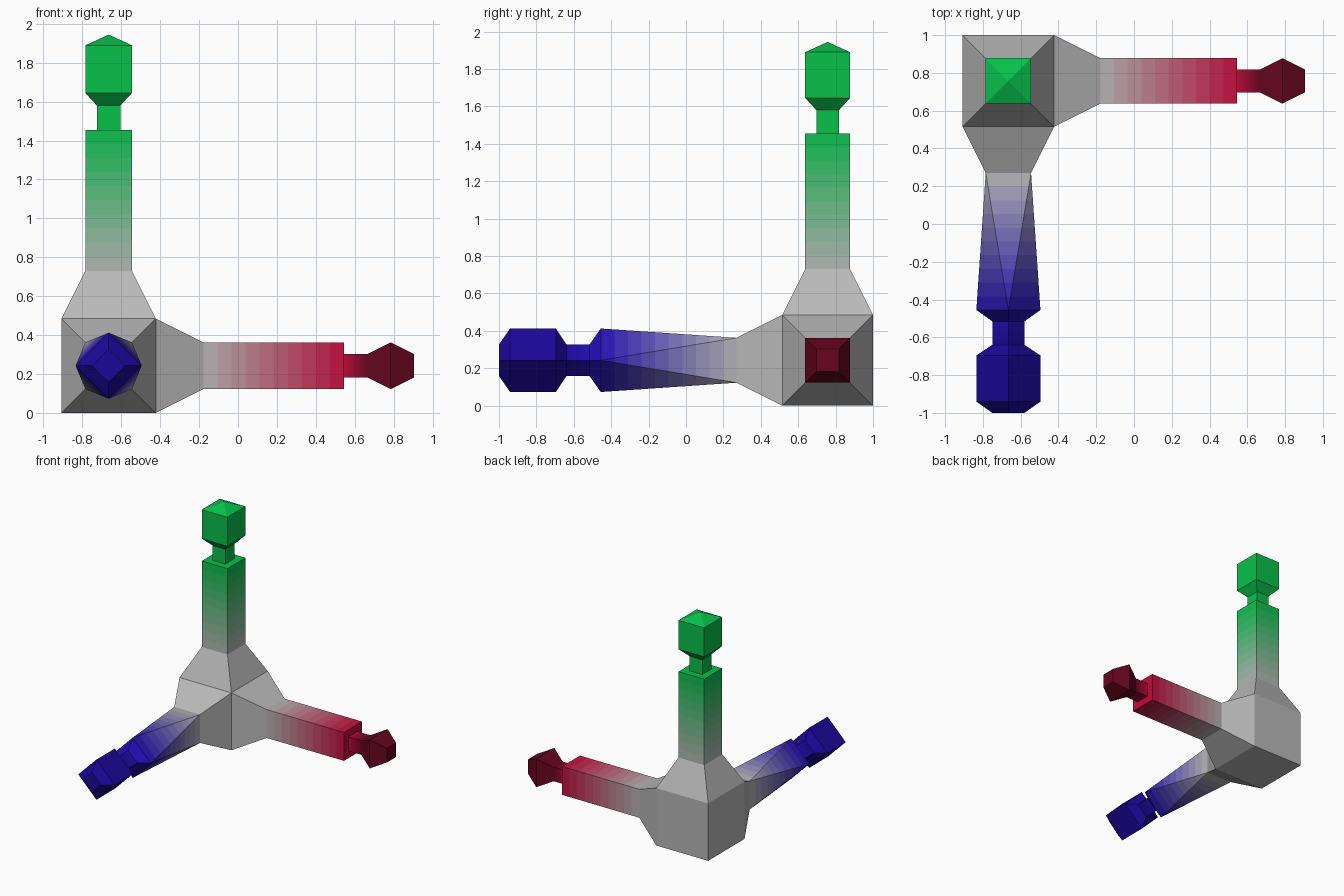
import bpy, bmesh
from math import cos, sin, radians, sqrt
from mathutils import Matrix, Vector

if "Cube" in bpy.data.objects:
    bpy.data.objects.remove(bpy.data.objects["Cube"])

CENTRE = Vector((-0.665, 0.7575, 0.2425))
HALF = 0.2425
BANDS = 10
GREY = (0.72, 0.72, 0.72)
GREEN = (0.06, 0.75, 0.30)
RED = (0.76, 0.07, 0.24)
DARK_RED = (0.40, 0.05, 0.14)
BLUE = (0.16, 0.08, 0.70)
DEEP_BLUE = (0.13, 0.06, 0.60)


def make_material(name, rgb):
    mat = bpy.data.materials.new(name)
    mat.diffuse_color = (*[c ** 2.2 for c in rgb], 1)
    mat.use_nodes = True
    mat.node_tree.nodes["Principled BSDF"].inputs["Base Color"].default_value = mat.diffuse_color
    return mat


def add_object(name, bm, materials, matrix):
    me = bpy.data.meshes.new(name)
    bm.to_mesh(me)
    bm.free()
    for mat in materials:
        me.materials.append(mat)
    ob = bpy.data.objects.new(name, me)
    ob.matrix_world = matrix
    bpy.context.collection.objects.link(ob)


def ring(d, half, turned):
    """Square section as 8 points (paired), so straight and turned squares can be bridged."""
    pts = []
    for k in range(8):
        a = radians(90 * ((k + 1) // 2) if turned else 45 + 90 * (k // 2))
        r = half * sqrt(2)
        pts.append(Vector((r * cos(a), r * sin(a), d)))
    return pts


def arm(name, rotation, stations):
    """Loft square sections (distance, half width, turned, colour), with banded colour fades."""
    bm = bmesh.new()
    mats, index = [], {}

    def slot(rgb):
        if rgb not in index:
            index[rgb] = len(mats)
            mats.append(make_material(f"{name}_{len(mats)}", rgb))
        return index[rgb]

    last = [bm.verts.new(p) for p in ring(*stations[0][:3])]
    for s, e in zip(stations, stations[1:]):
        a, b = ring(*s[:3]), ring(*e[:3])
        n = BANDS if s[3] != e[3] else 1
        for j in range(1, n + 1):
            new = [bm.verts.new(p.lerp(q, j / n)) for p, q in zip(a, b)]
            rgb = tuple(Vector(s[3]).lerp(Vector(e[3]), (j - 0.5) / n)) if n > 1 else e[3]
            for k in range(8):
                m = (k + 1) % 8
                bm.faces.new((last[k], last[m], new[m], new[k])).material_index = slot(rgb)
            last = new
    bm.faces.new(last).material_index = slot(stations[-1][3])
    bmesh.ops.remove_doubles(bm, verts=bm.verts[:], dist=1e-5)
    add_object(name, bm, mats, Matrix.Translation(CENTRE) @ rotation)


# corner hub: the three faces not covered by arms
bm = bmesh.new()
bmesh.ops.create_cube(bm, size=2 * HALF)
bm.normal_update()
covered = [f for f in bm.faces if f.normal.dot(Vector((1, -1, 1))) > 0.5]
bmesh.ops.delete(bm, geom=covered, context='FACES')
add_object("corner_hub", bm, [make_material("hub_grey", GREY)], Matrix.Translation(CENTRE))

# upright arm with a pointed block end
base = [(HALF, HALF, False, GREY), (0.487, 0.12, False, GREY)]
arm("upright_arm", Matrix.Identity(4), base + [
    (1.213, 0.12, False, GREEN), (1.213, 0.06, False, GREEN),
    (1.337, 0.06, False, GREEN), (1.402, 0.12, False, GREEN),
    (1.647, 0.12, False, GREEN), (1.702, 0.0, False, GREEN)])

# side arm with a faceted knob
arm("side_arm", Matrix.Rotation(radians(90), 4, 'Y'), base + [
    (1.21, 0.12, False, RED), (1.21, 0.06, False, RED),
    (1.33, 0.06, False, DARK_RED), (1.45, 0.12, False, DARK_RED),
    (1.57, 0.06, False, DARK_RED)])

# front arm twisting to a turned square, with a chamfered block end
arm("front_arm", Matrix.Rotation(radians(90), 4, 'X'), base + [
    (1.213, 0.12, True, BLUE), (1.273, 0.06, True, BLUE),
    (1.397, 0.06, True, DEEP_BLUE), (1.453, 0.12, True, DEEP_BLUE),
    (1.698, 0.12, True, DEEP_BLUE), (1.7575, 0.06, True, DEEP_BLUE)])
